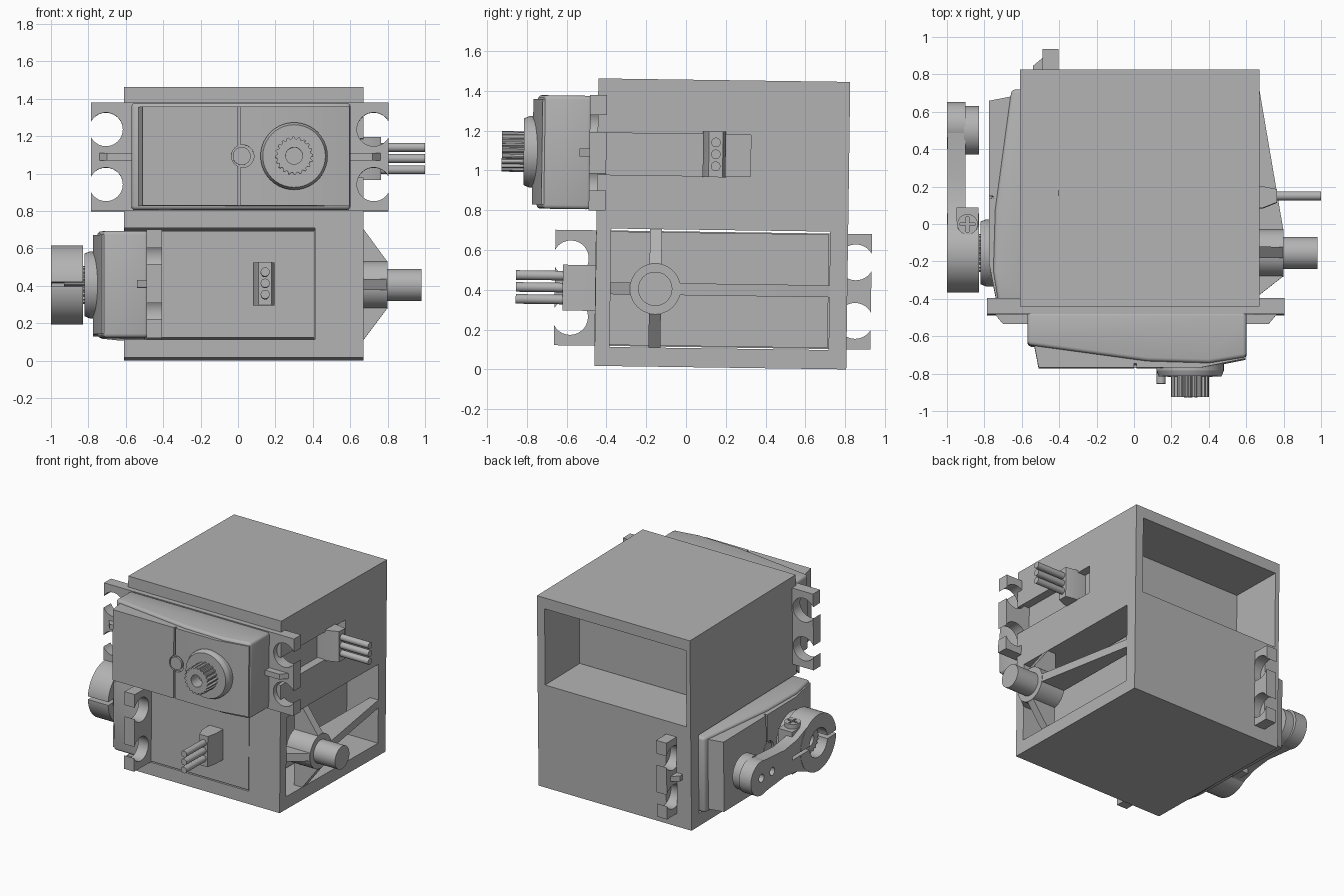
import bpy, bmesh, math
from mathutils import Matrix, Vector

if "Cube" in bpy.data.objects:
    bpy.data.objects.remove(bpy.data.objects["Cube"], do_unlink=True)

grey = bpy.data.materials.new("plain_grey")
grey.use_nodes = True
grey.diffuse_color = (0.45, 0.45, 0.45, 1)
grey.node_tree.nodes["Principled BSDF"].inputs["Base Color"].default_value = (0.45, 0.45, 0.45, 1)

parts = []


def prism(name, axis, points, lo, hi, top_scale=1.0):
    """Extrude a 2D outline along an axis; the outline uses the other two axes in order."""
    bm = bmesh.new()
    cx = sum(p[0] for p in points) / len(points)
    cy = sum(p[1] for p in points) / len(points)

    def ring(level, s):
        verts = []
        for a, b in points:
            co = [cx + (a - cx) * s, cy + (b - cy) * s]
            co.insert("xyz".index(axis), level)
            verts.append(bm.verts.new(co))
        return verts

    low, high = ring(lo, 1.0), ring(hi, top_scale)
    bm.faces.new(low)
    bm.faces.new(high)
    for i in range(len(low)):
        j = (i + 1) % len(low)
        bm.faces.new((low[i], low[j], high[j], high[i]))
    bmesh.ops.recalc_face_normals(bm, faces=bm.faces)
    mesh = bpy.data.meshes.new(name)
    bm.to_mesh(mesh)
    bm.free()
    obj = bpy.data.objects.new(name, mesh)
    bpy.context.collection.objects.link(obj)
    mesh.materials.append(grey)
    parts.append(obj)
    return obj


def box(name, x, y, z):
    return prism(name, "z", [(x[0], y[0]), (x[1], y[0]), (x[1], y[1]), (x[0], y[1])], *z)


def circle(a, b, r, n=40):
    return [(a + r * math.cos(math.tau * i / n), b + r * math.sin(math.tau * i / n)) for i in range(n)]


def apply_modifiers(obj):
    bpy.context.view_layer.update()
    deps = bpy.context.evaluated_depsgraph_get()
    mesh = bpy.data.meshes.new_from_object(obj.evaluated_get(deps))
    obj.modifiers.clear()
    obj.data = mesh


def cut(obj, *cutters):
    for c in cutters:
        mod = obj.modifiers.new("cut", "BOOLEAN")
        mod.operation, mod.solver, mod.object = "DIFFERENCE", "EXACT", c
        apply_modifiers(obj)
        parts.remove(c)
        bpy.data.objects.remove(c, do_unlink=True)
    return obj


def bevel(obj, width):
    mod = obj.modifiers.new("round", "BEVEL")
    mod.width, mod.segments, mod.limit_method = width, 3, "ANGLE"
    apply_modifiers(obj)


def servo(prefix, place):
    """Servo motor facing -y with its output near the +x end."""
    start = len(parts)
    mid, zc = 0.01, 1.08
    box(prefix + "_case", (-0.57, 0.602), (-0.48, 0.41), (zc - 0.285, zc + 0.285))
    # Gearbox with sloping front
    gearbox = prism(prefix + "_gearbox", "z",
                    [(-0.57, -0.48), (-0.57, -0.655), (0.07, -0.742), (0.4, -0.752),
                     (0.602, -0.72), (0.602, -0.48)], zc - 0.285, zc + 0.285)
    bevel(gearbox, 0.02)
    # Front cover with a parting groove and locating tab
    cover = prism(prefix + "_cover", "z",
                  [(-0.54, -0.62), (-0.51, -0.775), (0.36, -0.775), (0.595, -0.728), (0.595, -0.62)],
                  zc - 0.265, zc + 0.265)
    cut(cover, box("groove", (0, 0.014), (-0.8, -0.755), (zc - 0.3, zc + 0.3)),
        prism("tab_gap", "y", circle(0.025, zc, 0.06), -0.8, -0.755))
    prism(prefix + "_cover_tab", "y", circle(0.02, zc, 0.048), -0.76, -0.775)
    # Mounting flange with open screw holes and stiffening ribs
    flange = box(prefix + "_flange", (-0.785, 0.805), (-0.49, -0.405), (zc - 0.29, zc + 0.29))
    for s in (-1, 1):
        for h in (-0.147, 0.147):
            cut(flange, prism("hole", "y", circle(mid + s * 0.716, zc + h, 0.09), -0.6, -0.3))
        prism(prefix + "_rib", "z",
              [(mid + s * a, b) for a, b in ((0.56, -0.48), (0.76, -0.48), (0.71, -0.54), (0.56, -0.54))],
              zc - 0.02, zc + 0.02)
    # Output boss and toothed shaft
    prism(prefix + "_boss", "y", circle(0.3, zc, 0.18), -0.74, -0.79)
    prism(prefix + "_boss_rim", "y", circle(0.3, zc, 0.18), -0.79, -0.82, 0.93)
    teeth = [(0.3 + r * math.cos(math.tau * i / 80), zc + r * math.sin(math.tau * i / 80))
             for i in range(80) for r in [0.102 if i % 4 < 2 else 0.09]]
    shaft = prism(prefix + "_shaft", "y", teeth, -0.8, -0.93)
    cut(shaft, prism("bore", "y", circle(0.3, zc, 0.045), -0.95, -0.84))
    # Cable plug and three wires
    prism(prefix + "_plug", "z", [(0.59, 0.08), (0.69, 0.08), (0.765, 0.11), (0.765, 0.18),
                                  (0.69, 0.195), (0.59, 0.195)], zc - 0.115, zc + 0.115)
    for h in (-0.06, 0, 0.06):
        prism(prefix + "_wire", "x", circle(0.145, zc + h, 0.024, 20), 0.74, 1.0)
    for obj in parts[start:]:
        obj.data.transform(place)


# Holder block with two servo bays
holder = box("holder", (-0.61, 0.67), (-0.45, 0.815), (0.009, 1.453))
cut(holder,
    box("upper_bay", (-0.575, 0.607), (-0.6, 1.0), (0.79, 1.37)),
    box("cable_slot", (0.5, 0.8), (-0.6, 0.32), (0.97, 1.18)),
    box("lower_bay", (-0.8, 0.412), (-0.6, 0.725), (0.105, 0.7)),
    box("lower_window", (0.3, 0.8), (-0.375, 0.725), (0.105, 0.7)),
    box("flange_slot", (-0.49, -0.4), (0.6, 1.0), (0.11, 0.69)))

servo("upper_servo", Matrix())
servo("lower_servo", Matrix.Translation((0, 0.15, -0.68)) @ Matrix.Rotation(-math.pi / 2, 4, "Z"))

# Bearing hub, pivot pin and tapering spokes
PY, PZ = -0.15, 0.4
prism("pivot_hub", "x", circle(PY, PZ, 0.128), 0.6, 0.8)
prism("pivot_pin", "x", circle(PY, PZ, 0.086), 0.6, 0.98)
prism("vertical_spokes", "y", [(0.6, 0.105), (0.67, 0.105), (0.798, PZ - 0.125), (0.798, PZ + 0.125),
                               (0.67, 0.7), (0.6, 0.7)], PY - 0.03, PY + 0.03)
prism("horizontal_spokes", "z", [(0.6, -0.375), (0.67, -0.375), (0.798, PY - 0.125), (0.798, PY + 0.125),
                                 (0.67, 0.725), (0.6, 0.725)], PZ - 0.03, PZ + 0.03)

# Clamping horn on the lower servo
clamp = prism("horn_clamp", "x", circle(PY, PZ, 0.212, 56), -1.0, -0.83)
arm = prism("horn_arm", "x", [(-0.03, PZ - 0.17), (0.1, PZ - 0.12), (0.25, PZ - 0.1), (0.53, PZ - 0.125),
                              (0.53, PZ + 0.125), (0.25, PZ + 0.1), (0.1, PZ + 0.12), (-0.03, PZ + 0.17)],
            -0.998, -0.9)
tip = prism("horn_tip", "x", circle(0.53, PZ, 0.128), -1.0, -0.9)
pad = prism("horn_pad", "x", circle(0.505, PZ, 0.13), -0.91, -0.83)
lug = box("horn_lug", (-0.95, -0.832), (-0.04, 0.09), (PZ - 0.16, PZ + 0.16))
cut(clamp, prism("shaft_hole", "x", circle(PY, PZ, 0.108), -1.2, -0.7))
for part in (clamp, arm, lug):
    cut(part, box("slit", (-1.2, -0.7), (-0.5, 0.16), (PZ - 0.012, PZ + 0.012)))
for y in (0.4, 0.53):
    for part in (arm, tip, pad):
        cut(part, prism("pin_hole", "x", circle(y, PZ, 0.03, 20), -1.2, -0.7))
screw = prism("horn_screw", "z", circle(-0.89, 0.0, 0.055, 32), PZ + 0.15, PZ + 0.195)
cut(screw, box("cross_a", (-0.93, -0.85), (-0.007, 0.007), (PZ + 0.18, PZ + 0.3)),
    box("cross_b", (-0.897, -0.883), (-0.04, 0.04), (PZ + 0.18, PZ + 0.3)))

# Slight backward lean of the whole assembly, then smooth the round surfaces
pivot = Vector((0, 0.1825, 0.7325))
lean = Matrix.Translation(pivot) @ Matrix.Rotation(math.radians(-0.8), 4, "X") @ Matrix.Translation(-pivot)
bpy.ops.object.select_all(action="DESELECT")
for obj in parts:
    obj.data.transform(lean)
    obj.select_set(True)
bpy.context.view_layer.objects.active = holder
bpy.ops.object.shade_smooth_by_angle(angle=math.radians(30))
